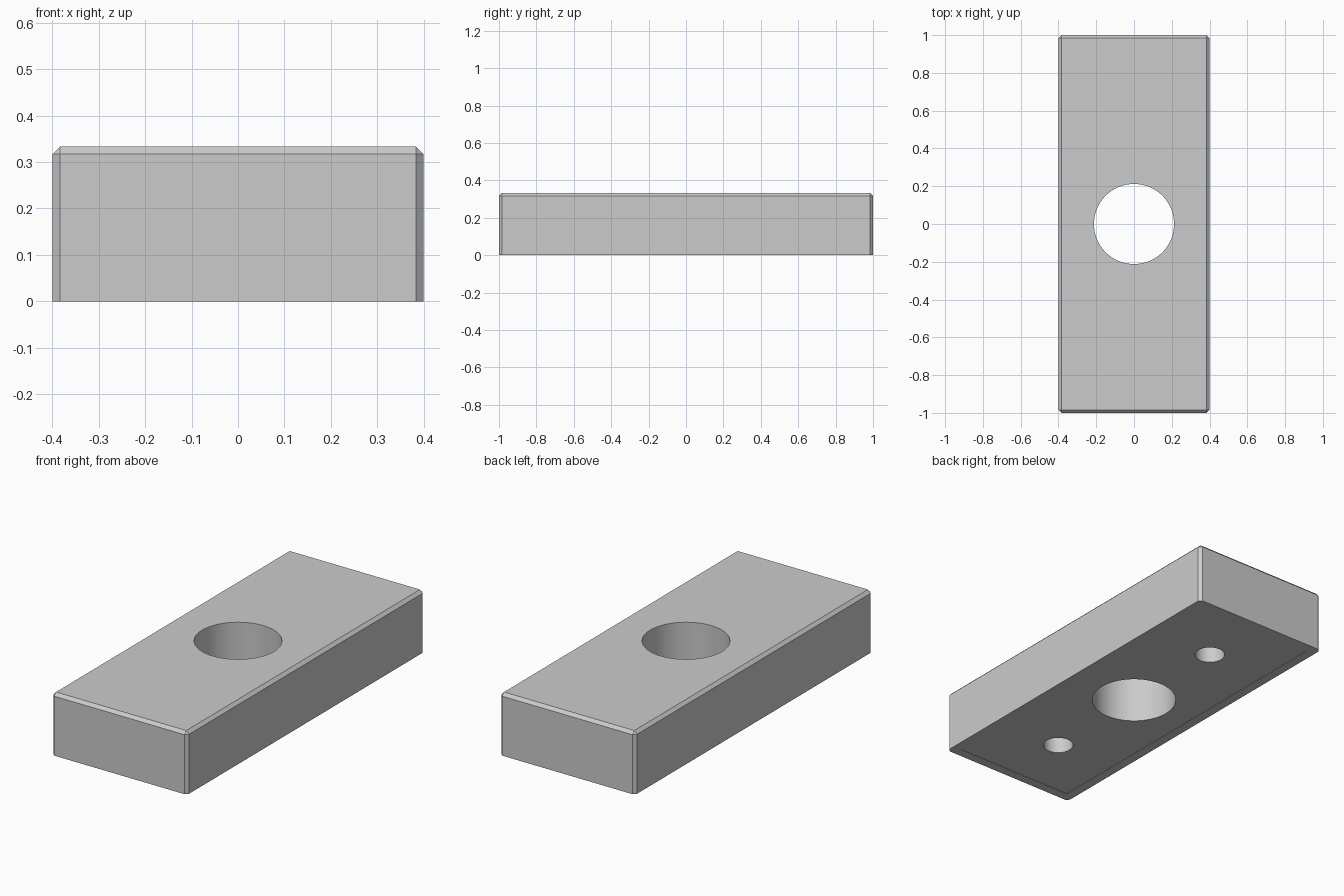
import bpy, bmesh, math

if "Cube" in bpy.data.objects:
    bpy.data.objects.remove(bpy.data.objects["Cube"])

W, L, H, C = 0.40, 1.0, 0.333, 0.016   # half width, half length, height, chamfer

# block body: convex solid with chamfered vertical and top edges
bm = bmesh.new()
for sx in (-1, 1):
    for sy in (-1, 1):
        for z in (0, H - C):
            bm.verts.new((sx * W, sy * (L - C), z))
            bm.verts.new((sx * (W - C), sy * L, z))
        bm.verts.new((sx * (W - C), sy * (L - C), H))
bmesh.ops.convex_hull(bm, input=bm.verts[:])
bmesh.ops.dissolve_limit(bm, angle_limit=0.01, verts=bm.verts[:], edges=bm.edges[:])
bmesh.ops.recalc_face_normals(bm, faces=bm.faces[:])
mesh = bpy.data.meshes.new("block")
bm.to_mesh(mesh)
bm.free()
block = bpy.data.objects.new("block", mesh)
bpy.context.collection.objects.link(block)


def cut(cutter):
    """Subtract the cutter from the block and delete it."""
    mod = block.modifiers.new("cut", 'BOOLEAN')
    mod.operation, mod.solver, mod.object = 'DIFFERENCE', 'EXACT', cutter
    bpy.context.view_layer.update()
    bpy.context.view_layer.objects.active = block
    bpy.ops.object.modifier_apply(modifier="cut")
    bpy.data.objects.remove(cutter, do_unlink=True)


def drill(radius, y, z0, z1, sides):
    """Cut a round vertical hole into the block."""
    bpy.ops.mesh.primitive_cylinder_add(vertices=sides, radius=radius, depth=z1 - z0,
                                        location=(0, y, (z0 + z1) / 2))
    cut(bpy.context.object)


# very shallow rectangular recess on the underside
bpy.ops.mesh.primitive_cube_add(size=1, location=(0, 0, -0.048))
recess = bpy.context.object
recess.scale = (0.70, 1.90, 0.10)
cut(recess)

# central through hole and two blind holes from below
drill(0.212, 0, -0.1, 0.5, 96)
for side in (-1, 1):
    drill(0.075, side * 0.60, -0.1, 0.20, 64)

# smooth hole walls, sharp edges elsewhere
bpy.ops.object.select_all(action='DESELECT')
block.select_set(True)
bpy.context.view_layer.objects.active = block
bpy.ops.object.shade_smooth_by_angle(angle=math.radians(25))
